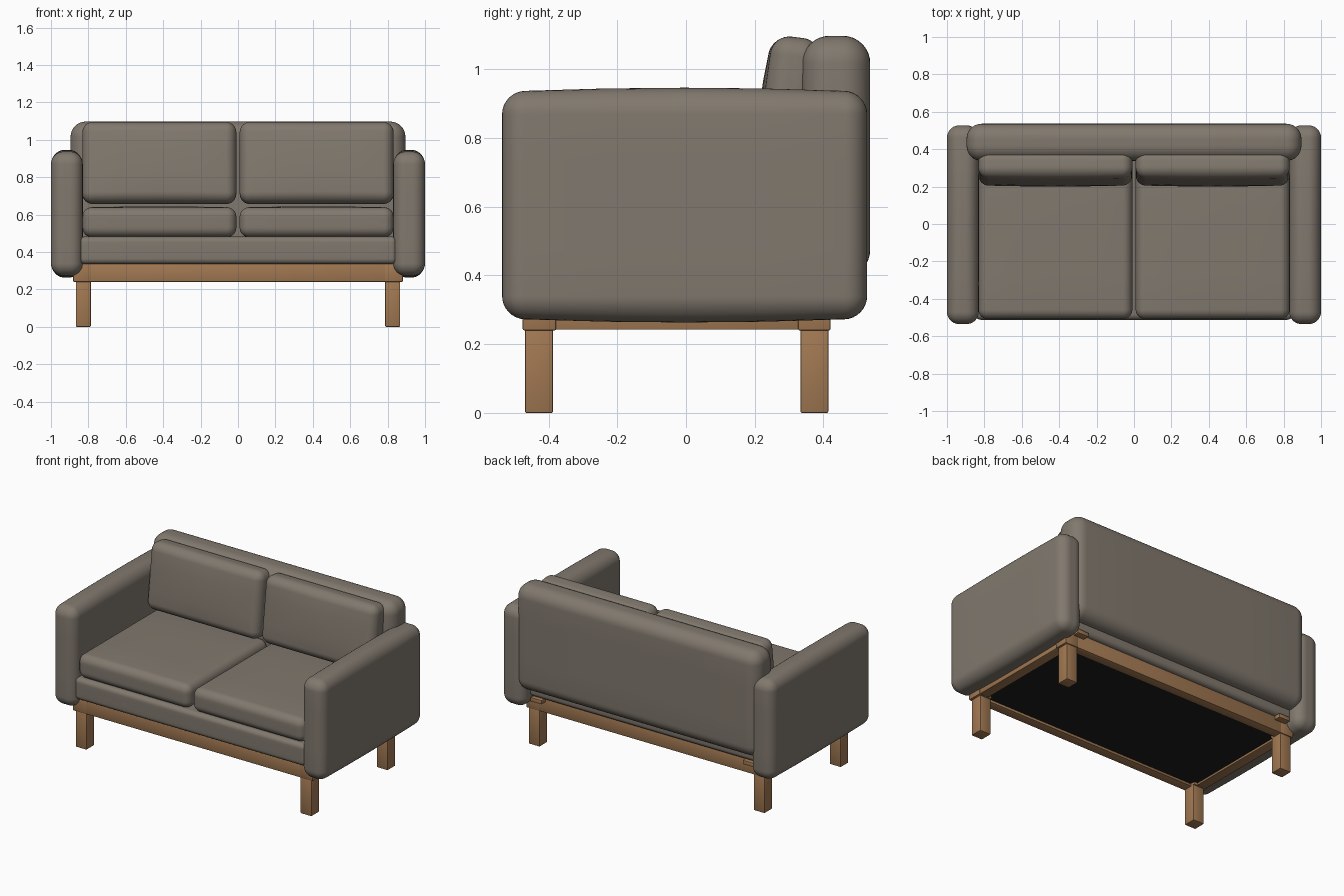
import bpy, bmesh, math
from mathutils import Vector

if "Cube" in bpy.data.objects:
    bpy.data.objects.remove(bpy.data.objects["Cube"])


def material(name, rgb):
    m = bpy.data.materials.new(name)
    m.diffuse_color = (*rgb, 1)
    m.use_nodes = True
    m.node_tree.nodes["Principled BSDF"].inputs["Base Color"].default_value = m.diffuse_color
    return m


FABRIC = material("grey brown fabric", (0.22, 0.19, 0.156))
WOOD = material("oak wood", (0.36, 0.19, 0.085))
DARK = material("black underside cloth", (0.012, 0.012, 0.012))


def finish(bm, name, mat, loc, angle):
    bmesh.ops.recalc_face_normals(bm, faces=bm.faces)
    me = bpy.data.meshes.new(name)
    bm.to_mesh(me)
    bm.free()
    me.materials.append(mat)
    ob = bpy.data.objects.new(name, me)
    ob.location = loc
    bpy.context.collection.objects.link(ob)
    bpy.context.view_layer.objects.active = ob
    ob.select_set(True)
    bpy.ops.object.shade_smooth_by_angle(angle=math.radians(angle))
    ob.select_set(False)
    return ob


def span(lo, hi):
    """Centre and half size of a box given by two corners."""
    lo, hi = Vector(lo), Vector(hi)
    return (lo + hi) / 2, (hi - lo) / 2


def padded_box(name, lo, hi, r, bulge=(0, 0, 0)):
    """Rounded upholstered block; bulge puffs the faces along each axis."""
    loc, half = span(lo, hi)
    bm = bmesh.new()
    bmesh.ops.create_cube(bm, size=2)
    bmesh.ops.subdivide_edges(bm, edges=bm.edges[:], cuts=11, use_grid_fill=True)
    for v in bm.verts:
        p, inner = Vector(), Vector()
        for a in range(3):
            i = round((v.co[a] + 1) * 6) - 6          # grid step -6..6
            flat = half[a] - r
            if abs(i) <= 2:
                p[a] = flat * i / 2
            else:                                      # even steps round the corner
                p[a] = math.copysign(flat + r * math.tan(math.pi / 4 * (abs(i) - 2) / 4), i)
            inner[a] = max(-flat, min(flat, p[a]))
        q = inner + (p - inner).normalized() * r
        u = [min(1, abs(q[a]) / half[a]) for a in range(3)]
        for a in range(3):
            b, c = (a + 1) % 3, (a + 2) % 3
            k = (1 - u[b] ** 2) * (1 - u[c] ** 2)
            v.co[a] = q[a] + bulge[a] * k * q[a] / half[a]
    return finish(bm, name, FABRIC, loc, 60)


def board(name, lo, hi, mat=WOOD, bevel=0.004):
    loc, half = span(lo, hi)
    bm = bmesh.new()
    bmesh.ops.create_cube(bm, size=2)
    bmesh.ops.scale(bm, vec=half, verts=bm.verts)
    if bevel:
        bmesh.ops.bevel(bm, geom=bm.edges[:], offset=bevel, segments=2,
                        affect='EDGES', profile=0.5)
    return finish(bm, name, mat, loc, 30)


def sided(s, x0, x1):
    return (x0, x1) if s > 0 else (-x1, -x0)


# upholstered base and backrest
padded_box("seat_base", (-0.85, -0.512, 0.335), (0.85, 0.45, 0.482), 0.03)
padded_box("backrest", (-0.895, 0.338, 0.395), (0.895, 0.536, 1.097), 0.08)

for s, side in ((-1, "left"), (1, "right")):
    # arms
    a, b = sided(s, 0.83, 1.0)
    padded_box(side + "_arm", (a, -0.535, 0.275), (b, 0.527, 0.934), 0.065, (0, 0, 0.012))
    # seat and back cushions
    a, b = sided(s, 0.009, 0.832)
    padded_box(side + "_seat_cushion", (a, -0.508, 0.48), (b, 0.345, 0.638), 0.05, (0, 0, 0.006))
    c = padded_box(side + "_back_cushion", (a, 0.226, 0.657), (b, 0.37, 1.094), 0.055, (0, 0.014, 0))
    c.rotation_euler.x = math.radians(-7)
    # side rail, set in a little between the corner blocks
    a, b = sided(s, 0.81, 0.876)
    board(side + "_rail", (a, -0.39, 0.242), (b, 0.34, 0.338))
    for y0, y1, end in ((-0.475, -0.378, "front"), (0.326, 0.42, "back")):
        a, b = sided(s, 0.785, 0.881)
        board(f"{end}_{side}_corner_block", (a, y0, 0.24), (b, y1, 0.34))
        # legs
        a, b = sided(s, 0.787, 0.867)
        ly = y0 + 0.007
        board(f"{end}_{side}_leg", (a, ly, 0), (b, ly + 0.081, 0.245))
    # small tabs behind the back rail
    a, b = sided(s, 0.74, 0.82)
    board(side + "_back_tab", (a, 0.40, 0.312), (b, 0.462, 0.338), bevel=0.002)

# long rails and underside panel
board("front_rail", (-0.88, -0.474, 0.24), (0.88, -0.41, 0.34))
board("back_rail", (-0.88, 0.355, 0.24), (0.88, 0.419, 0.34))
board("underside_panel", (-0.83, -0.43, 0.256), (0.83, 0.375, 0.264), DARK, 0)
